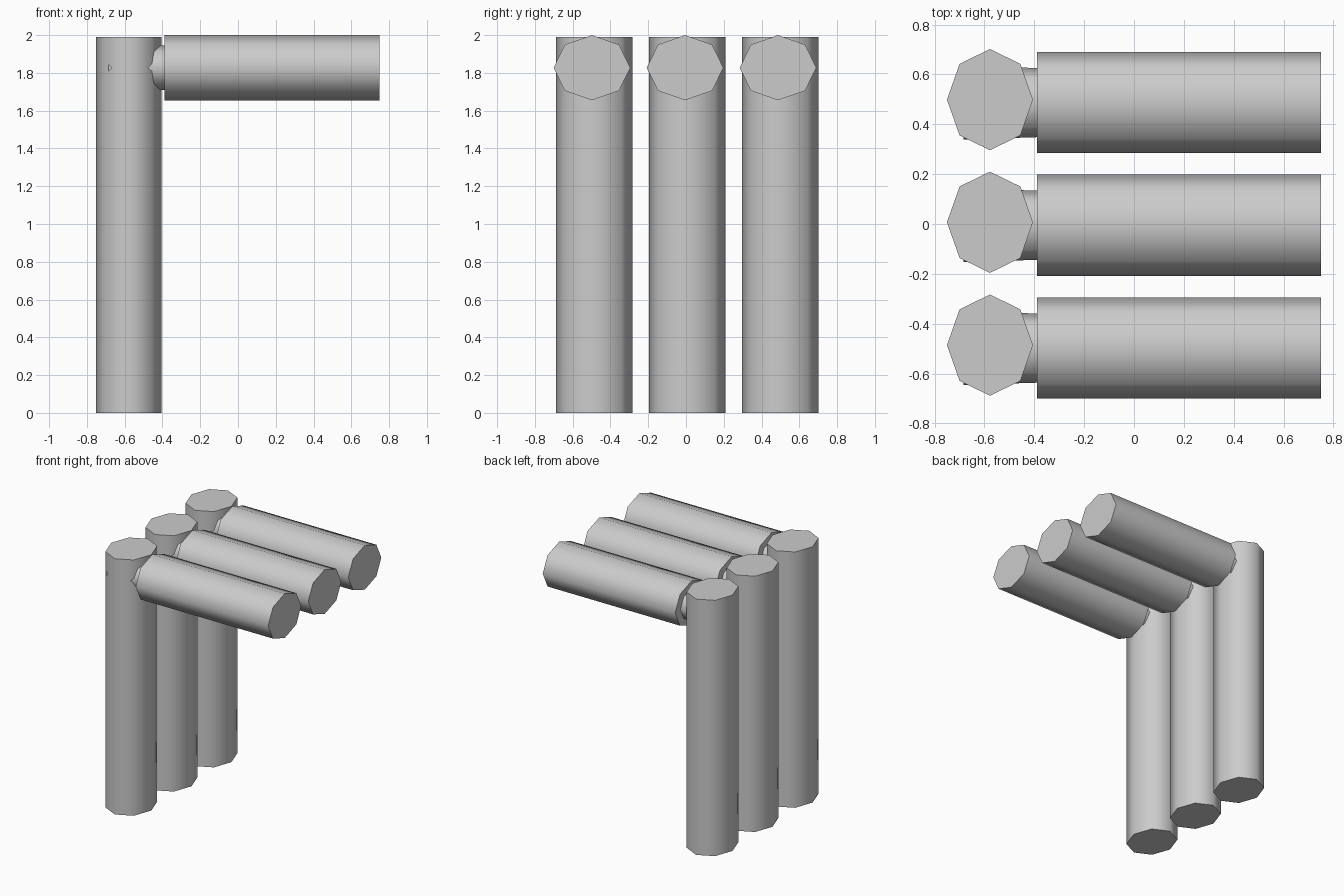
import bpy, math

if "Cube" in bpy.data.objects:
    bpy.data.objects.remove(bpy.data.objects["Cube"])

RX, RY = 0.1725, 0.203  # octagon half-sizes (short axis, long axis)


def prism(name, loc, r1, r2, depth, squash, along_x=False):
    """Eight-sided, elliptical tapered rod; r1/r2 are the y half-widths."""
    bpy.ops.mesh.primitive_cone_add(vertices=8, radius1=r1, radius2=r2, depth=depth)
    ob = bpy.context.object
    ob.name = name
    ob.scale = (squash, 1, 1)
    ob.rotation_euler = (0, math.pi / 2 if along_x else 0, 0)
    ob.location = loc
    bpy.ops.object.transform_apply(location=False, rotation=True, scale=True)
    bpy.ops.object.shade_smooth_by_angle(angle=math.radians(60))
    return ob


squash = RX / RY
for i, y in enumerate((-0.492, 0.001, 0.493)):
    # upright rod
    prism(f"upright_rod_{i}", (-0.578, y + 0.006, 0.995), RY, RY, 1.99, squash)
    # horizontal rod
    prism(f"horizontal_rod_{i}", (0.18, y - 0.006, 1.8275), RY, RY, 1.14, squash, True)
    # slim tapered joint linking the two
    prism(f"joint_pin_{i}", (-0.4925, y - 0.006, 1.8275), 0.148, 0.136, 0.385, squash, True)
